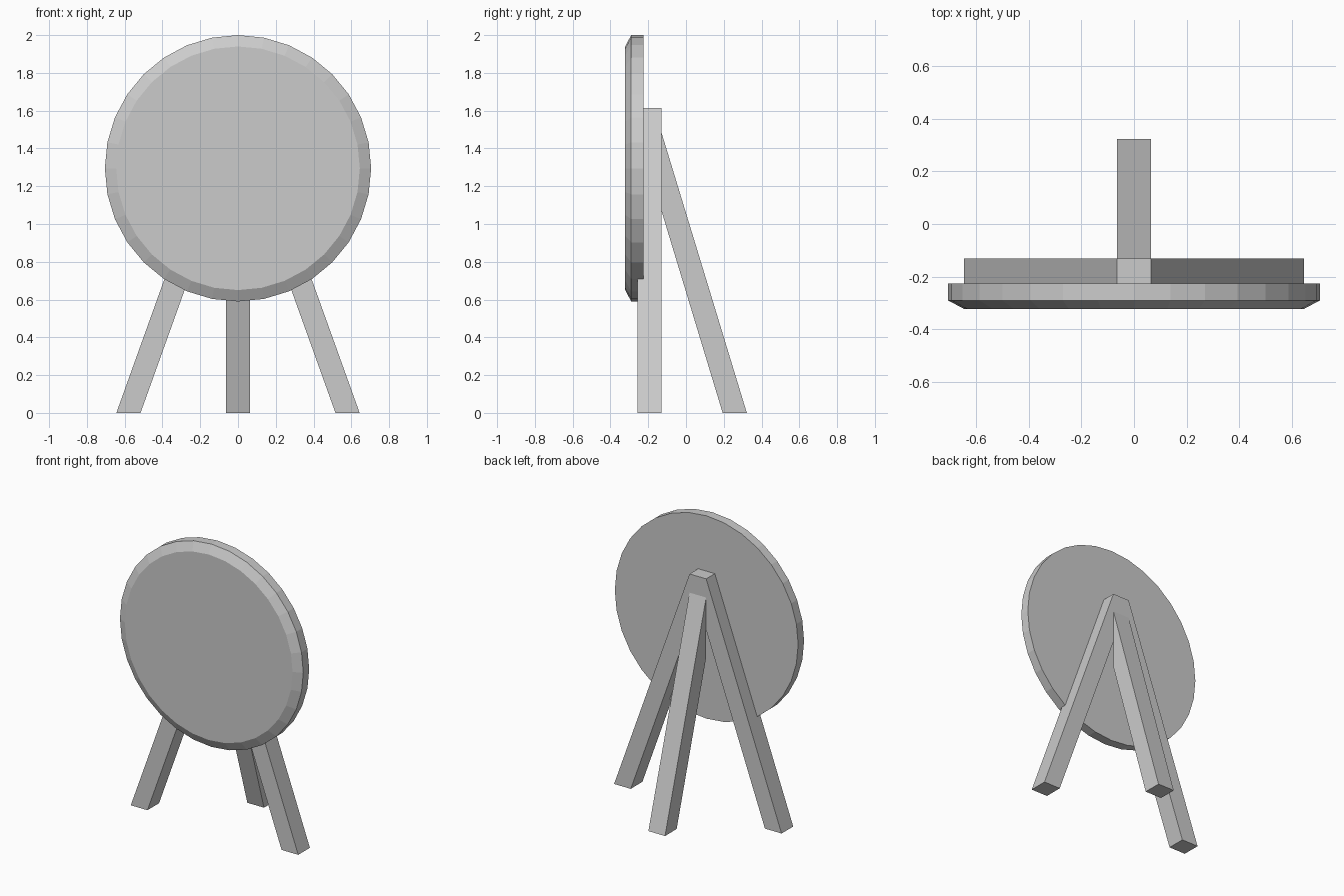
import bpy, bmesh, math
from mathutils import Vector

cube = bpy.data.objects.get("Cube")
if cube:
    bpy.data.objects.remove(cube, do_unlink=True)

GREY = (0.6, 0.6, 0.6, 1)
grey = bpy.data.materials.new("plain grey")
grey.use_nodes = True
grey.diffuse_color = GREY
grey.node_tree.nodes["Principled BSDF"].inputs["Base Color"].default_value = GREY


def finish(name, bm):
    bmesh.ops.recalc_face_normals(bm, faces=bm.faces)
    mesh = bpy.data.meshes.new(name)
    bm.to_mesh(mesh)
    bm.free()
    mesh.materials.append(grey)
    obj = bpy.data.objects.new(name, mesh)
    bpy.context.collection.objects.link(obj)
    return obj


def extruded(name, outline, depth):
    """Extrude a flat outline of 3D points along the depth vector."""
    bm = bmesh.new()
    face = bm.faces.new([bm.verts.new(p) for p in outline])
    result = bmesh.ops.extrude_face_region(bm, geom=[face], use_keep_orig=True)
    moved = [v for v in result["geom"] if isinstance(v, bmesh.types.BMVert)]
    bmesh.ops.translate(bm, verts=moved, vec=Vector(depth))
    return finish(name, bm)


# Round board with a chamfered front rim
SIDES, CENTRE_Z = 32, 1.295
bm = bmesh.new()
rings = []
for radius, y in ((0.705, -0.225), (0.705, -0.29), (0.645, -0.322)):
    angles = [2 * math.pi * i / SIDES for i in range(SIDES)]
    rings.append([bm.verts.new((radius * math.cos(a), y, CENTRE_Z + radius * math.sin(a)))
                  for a in angles])
for lower, upper in zip(rings, rings[1:]):
    for i in range(SIDES):
        j = (i + 1) % SIDES
        bm.faces.new((lower[i], lower[j], upper[j], upper[i]))
bm.faces.new(rings[0])
bm.faces.new(rings[-1])
finish("round_board", bm)

# Two splayed front legs meeting behind the board
HALF, TOP, FOOT = 0.064, 1.615, 0.58
FRONT, BACK = -0.258, -0.13
for side, name in ((1, "left_front_leg"), (-1, "right_front_leg")):
    outline = [(side * FOOT - HALF, FRONT, 0), (side * FOOT + HALF, FRONT, 0),
               (HALF, FRONT, TOP), (-HALF, FRONT, TOP)]
    extruded(name, outline, (0, BACK - FRONT, 0))

# Rear prop leg, cut upright where it meets the front legs
outline = [(-HALF, 0.194, 0), (-HALF, 0.322, 0), (-HALF, BACK, 1.485), (-HALF, BACK, 1.07)]
extruded("rear_leg", outline, (2 * HALF, 0, 0))
